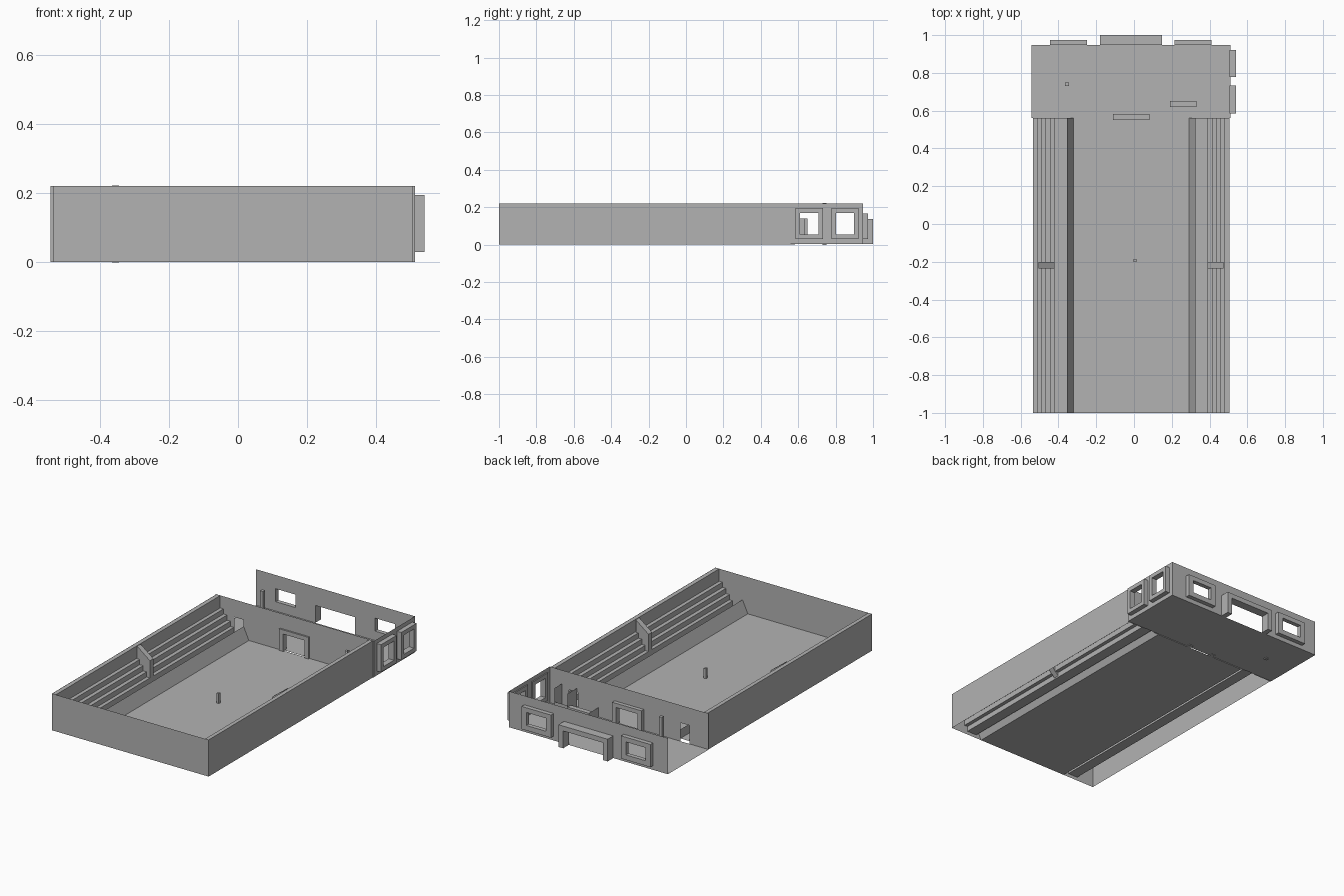
import bpy, bmesh
from mathutils import Vector

cube = bpy.data.objects.get("Cube")
if cube:
    bpy.data.objects.remove(cube, do_unlink=True)

# One plain grey for the whole building
grey = bpy.data.materials.new("plain grey")
grey.use_nodes = True
grey.diffuse_color = (0.45, 0.45, 0.45, 1)
grey.node_tree.nodes["Principled BSDF"].inputs["Base Color"].default_value = grey.diffuse_color

CX = -0.015            # centre line of the hall
HALL = 0.52            # half width of the hall
FRONT, MID, BACK = -1.0, 0.56, 0.947
LEFT, RIGHT = -0.543, 0.512   # lobby ends
TOP = 0.22


def finish(name, bm):
    mesh = bpy.data.meshes.new(name)
    bm.normal_update()
    bm.to_mesh(mesh)
    bm.free()
    mesh.materials.append(grey)
    obj = bpy.data.objects.new(name, mesh)
    bpy.context.collection.objects.link(obj)
    return obj


def panel(name, axis, pos, u, v, holes=(), depth=0, flip=False):
    """Flat sheet across an axis with rectangular holes; depth makes it solid."""
    bm = bmesh.new()
    us = sorted({*u, *(c for h in holes for c in h[:2])})
    vs = sorted({*v, *(c for h in holes for c in h[2:])})

    def point(a, b):
        return {"x": (pos, a, b), "y": (a, pos, b), "z": (a, b, pos)}[axis]

    grid = [[bm.verts.new(point(a, b)) for b in vs] for a in us]
    for i in range(len(us) - 1):
        for j in range(len(vs) - 1):
            a, b = (us[i] + us[i + 1]) / 2, (vs[j] + vs[j + 1]) / 2
            if any(h[0] < a < h[1] and h[2] < b < h[3] for h in holes):
                continue
            bm.faces.new((grid[i][j], grid[i + 1][j], grid[i + 1][j + 1], grid[i][j + 1]))
    bmesh.ops.delete(bm, geom=[p for p in bm.verts if not p.link_faces], context="VERTS")
    if flip:
        bmesh.ops.reverse_faces(bm, faces=bm.faces[:])
    if depth:
        out = bmesh.ops.extrude_face_region(bm, geom=bm.faces[:], use_keep_orig=True)
        moved = [e for e in out["geom"] if isinstance(e, bmesh.types.BMVert)]
        step = Vector([depth if axis == k else 0 for k in "xyz"])
        bmesh.ops.translate(bm, verts=moved, vec=step)
        bmesh.ops.recalc_face_normals(bm, faces=bm.faces[:])
    return finish(name, bm)


def box(name, x, y, z):
    return panel(name, "z", z[0], x, y, depth=z[1] - z[0])


def sweep(name, profile, side, y0, y1, closed=False):
    """Run a (distance from centre line, height) profile along the hall."""
    bm = bmesh.new()
    rows = [[bm.verts.new((CX + side * d, y, z)) for d, z in profile] for y in (y0, y1)]
    n = len(profile)
    for i in range(n if closed else n - 1):
        k = (i + 1) % n
        quad = [rows[0][i], rows[0][k], rows[1][k], rows[1][i]]
        bm.faces.new(quad if side < 0 else quad[::-1])
    if closed:
        bm.faces.new(rows[0])
        bm.faces.new(rows[1])
        bmesh.ops.recalc_face_normals(bm, faces=bm.faces[:])
    return finish(name, bm)


# Hall floor and outer walls
panel("hall_floor", "z", 0, (CX - 0.305, CX + 0.305), (FRONT, MID))
panel("hall_front_wall", "y", FRONT, (CX - HALL, CX + HALL), (0, TOP))
panel("hall_left_wall", "x", CX + HALL, (FRONT, MID), (0, TOP))
panel("hall_right_wall", "x", CX - HALL, (FRONT, MID), (0, TOP), flip=True)

# Wall between hall and lobby, with a main doorway and two side doorways
door = (-0.085, 0.055, 0, 0.105)
panel("dividing_wall", "y", MID, (LEFT, RIGHT), (0, TOP),
      [door, (-0.415, -0.355, 0, 0.115), (0.325, 0.385, 0, 0.115)])
panel("hall_door_frame", "y", 0.55, (-0.112, 0.082), (0, 0.13), [door], depth=0.033)

# Tiered seating: ledge, back panel, four tiers, walkway and sloped boards
stand = [(HALL, TOP - 0.001), (0.495, TOP - 0.001), (0.495, 0.145)]
for tier, d in enumerate((0.473, 0.45, 0.427, 0.405)):
    high = 0.145 - 0.031 * tier
    stand += [(d, high), (d, high - 0.031)]
stand += [(0.34, 0.021), (0.34, 0.075), (0.305, 0)]
barrier = [(0.49, 0.22), (0.405, 0.155), (0.405, 0.03), (0.49, 0.115)]
for side, label in ((1, "left"), (-1, "right")):
    sweep(label + "_stand", stand, side, FRONT, MID)
    sweep(label + "_stand_barrier", barrier, side, -0.235, -0.202, closed=True)

# Small post in the middle of the hall
box("hall_post", (-0.003, 0.012), (-0.2, -0.185), (0, 0.06))

# Lobby floor; the right end of the lobby is open
panel("lobby_floor", "z", 0.004, (LEFT, RIGHT), (MID, BACK))
box("lobby_post", (-0.365, -0.345), (0.73, 0.75), (-0.001, 0.222))

# Lobby back wall with entrance and two windows
entrance = (-0.15, 0.115, 0.004, 0.108)
windows = [(-0.445, -0.25), (0.215, 0.41)]
openings = [(a + 0.032, b - 0.032, 0.06, 0.138) for a, b in windows]
panel("lobby_back_wall", "y", BACK, (LEFT, RIGHT), (0.004, TOP),
      [entrance] + openings, flip=True)
panel("entrance_frame", "y", BACK, (-0.18, 0.147), (0.004, 0.137), [entrance], depth=0.053)
for span, hole in zip(windows, openings):
    panel("back_window_frame", "y", BACK, span, (0.03, 0.166), [hole], depth=0.026)

# Lobby side wall with two windows
side_windows = [(0.585, 0.732), (0.777, 0.922)]
side_holes = [(a + 0.024, b - 0.024, 0.055, 0.17) for a, b in side_windows]
panel("lobby_left_wall", "x", RIGHT, (MID, BACK), (0.004, TOP), side_holes)
for span, hole in zip(side_windows, side_holes):
    panel("side_window_frame", "x", 0.505, span, (0.03, 0.195), [hole], depth=0.035)

# Counter and small enclosure in the lobby corner
panel("counter_front", "y", 0.65, (0.19, 0.33), (0.004, 0.06), flip=True)
panel("counter_end", "x", 0.19, (MID, 0.65), (0.004, 0.06), flip=True)
box("counter_top", (0.19, 0.33), (0.62, 0.65), (0.055, 0.06))
panel("enclosure_partition", "x", 0.33, (MID, 0.65), (0.004, 0.14))
panel("enclosure_back", "y", 0.635, (0.33, 0.43), (0.004, 0.06), flip=True)
panel("enclosure_end", "x", 0.43, (MID, 0.635), (0.004, 0.14))
